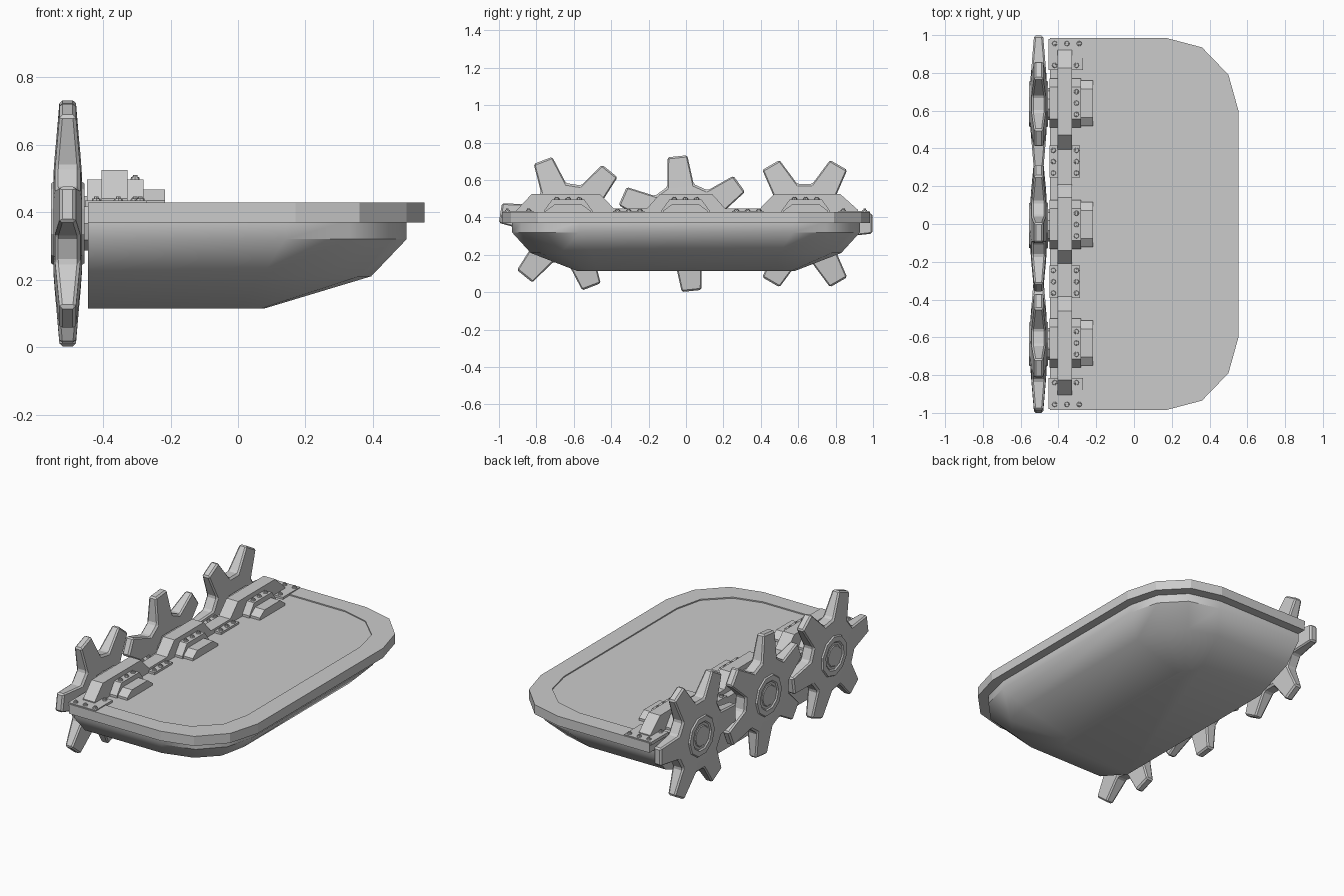
import bpy, bmesh
from math import sin, cos, pi, radians
from mathutils import Matrix

if "Cube" in bpy.data.objects:
    bpy.data.objects.remove(bpy.data.objects["Cube"])


def finish(name, bm, smooth=None, bevel=0):
    bmesh.ops.remove_doubles(bm, verts=bm.verts, dist=1e-5)
    bmesh.ops.recalc_face_normals(bm, faces=bm.faces)
    me = bpy.data.meshes.new(name)
    bm.to_mesh(me)
    bm.free()
    ob = bpy.data.objects.new(name, me)
    bpy.context.collection.objects.link(ob)
    if bevel:
        m = ob.modifiers.new("bevel", 'BEVEL')
        m.width = bevel
        m.segments = 1
        m.limit_method = 'ANGLE'
        m.angle_limit = radians(40)
    if smooth:
        bpy.ops.object.select_all(action='DESELECT')
        ob.select_set(True)
        bpy.context.view_layer.objects.active = ob
        bpy.ops.object.shade_smooth_by_angle(angle=radians(smooth))
    return ob


def loft(bm, loops, caps=True):
    rows = [[bm.verts.new(p) for p in lp] for lp in loops]
    n = len(rows[0])
    for a, b in zip(rows, rows[1:]):
        for i in range(n):
            j = (i + 1) % n
            bm.faces.new((a[i], a[j], b[j], b[i]))
    if caps:
        bm.faces.new(rows[0])
        bm.faces.new(rows[-1])
    return rows


def extrude_yz(bm, prof, x0, x1):
    loft(bm, [[(x, y, z) for y, z in prof] for x in (x0, x1)])


def box(bm, x0, x1, y0, y1, z0, z1):
    extrude_yz(bm, [(y0, z0), (y1, z0), (y1, z1), (y0, z1)], x0, x1)


def outline(half):
    return half + [(x, -y) for x, y in reversed(half)]


def at_z(pts, z):
    return [(x, y, z) for x, y in pts]


# Hull: rounded bow lofted down to a flat bottom
B = -0.445
outer = outline([(B, .985), (.17, .985), (.36, .935), (.50, .79), (.553, .60)])
inner = outline([(B, .88), (.10, .88), (.27, .835), (.40, .71), (.44, .54)])
side = outline([(B, .93), (.14, .93), (.33, .88), (.455, .75), (.50, .57)])
chine = outline([(B, .83), (.07, .83), (.25, .78), (.36, .67), (.395, .50)])
keel = outline([(B, .585), (.0, .585), (.045, .565), (.07, .53), (.08, .48)])
bm = bmesh.new()
loft(bm, [at_z(side, .375), at_z(side, .32), at_z(chine, .21), at_z(keel, .115)])
finish("hull", bm, 45)

# Deck slab and raised U-shaped rim
bm = bmesh.new()
loft(bm, [at_z(outer, .37), at_z(outer, .421)])
finish("deck", bm)
bm = bmesh.new()
for i in range(len(outer) - 1):
    q = [outer[i], outer[i + 1], inner[i + 1], inner[i]]
    vs = [[bm.verts.new((x, y, z)) for x, y in q] for z in (.42, .428)]
    bm.faces.new(vs[1])
    for k in (0, 2):
        bm.faces.new((vs[0][k], vs[0][k + 1], vs[1][k + 1], vs[1][k]))
for s in (1, -1):
    bm.faces.new([bm.verts.new(p) for p in ((B, s * .985, .42), (B, s * .88, .42), (B, s * .88, .428), (B, s * .985, .428))])
finish("deck_rim", bm)

# Paddle wheels: six tapered teeth around a twelve-sided body
X, Z, N = -.505, .367, 6


def wheel(name, yc, phase):
    def P(r, w, a, x):
        return (X + x, yc + r * cos(a) - w * sin(a), Z + r * sin(a) + w * cos(a))
    bm = bmesh.new()
    for s in (1, -1):
        core = []
        for t in range(N):
            a = radians(phase) + t * 2 * pi / N
            b = a + 2 * pi / N
            c0, c1 = P(.145, -.04, a, s * .042), P(.145, .04, a, s * .042)
            r0, r1 = P(.205, -.071, a, s * .037), P(.205, .071, a, s * .037)
            t0, t1 = P(.362, -.053, a, s * .024), P(.362, .053, a, s * .024)
            n0, m0 = P(.145, -.04, b, s * .042), P(.205, -.071, b, s * .037)
            core += [bm.verts.new(c0), bm.verts.new(c1)]
            for f in ((c0, c1, r1, r0), (r0, r1, t1, t0), (c1, n0, m0, r1)):
                bm.faces.new([bm.verts.new(p) for p in f])
            if s == 1:
                flip = lambda p: (2 * X - p[0], p[1], p[2])
                for p, q in ((r0, t0), (t0, t1), (t1, r1), (r1, m0)):
                    bm.faces.new([bm.verts.new(v) for v in (p, q, flip(q), flip(p))])
        bm.faces.new(core)
    finish(name, bm, bevel=.009)

    # Stepped hub on both sides
    bm = bmesh.new()
    for s in (1, -1):
        loft(bm, [[P(r, 0, radians(phase) + k * pi / 5, s * x) for k in range(10)]
                  for r, x in ((.128, .035), (.118, .05), (.088, .05), (.08, .043), (.065, .043), (.06, .047))])
    finish(name + "_hub", bm)

    # Axle into the stern
    bm = bmesh.new()
    loft(bm, [[P(.085, 0, k * pi / 5, x) for k in range(10)] for x in (.04, .08)])
    finish(name + "_axle", bm)


wheels = (("left_wheel", -.635, 51), ("middle_wheel", -.008, 36), ("right_wheel", .635, 0))
for w in wheels:
    wheel(*w)


def trapezoid(y, base, top, z):
    return [(y - base, .415), (y + base, .415), (y + base, .435), (y + top, z), (y - top, z), (y - base, .435)]


def bolt(bm, x, y, z):
    for r, h in ((.014, .008), (.008, .014)):
        bmesh.ops.create_cone(bm, cap_ends=True, segments=8, radius1=r, radius2=r * .85,
                              depth=h, matrix=Matrix.Translation((x, y, z + h / 2)))


# Bearing housings stepped along x, one per wheel
for name, y, _ in wheels:
    y += .005
    bm = bmesh.new()
    for x0, x1, base, top, z in ((-.447, -.40, .13, .085, .497), (-.335, -.28, .13, .085, .497),
                                 (-.285, -.217, .12, .075, .468)):
        extrude_yz(bm, trapezoid(y, base, top, z), x0, x1)
    for dy in (-.06, 0, .06):
        bolt(bm, -.305, y + dy, .496)
    finish(name + "_housing", bm)

# Crossbar: solid strip that rises over each housing
top = []
for y in (-.635, 0, .635):
    top += [(y - .26, .447), (y - .19, .525), (y + .19, .525), (y + .26, .447)]
top[4:8] = [(-.21, .447), (-.14, .525), (.14, .525), (.21, .447)]
top[2:4] = [(-.46, .525), (-.385, .447)]
top[8:10] = [(.395, .447), (.47, .525)]
top[0], top[-1] = (-.905, .44), (.92, .44)
bm = bmesh.new()
extrude_yz(bm, [(-.905, .415)] + top + [(.92, .415)], -.405, -.328)
finish("crossbar", bm)

# Bolted mounting plates
bm = bmesh.new()
for s in (1, -1):
    y0, y1 = sorted((s * .815, s * .98))
    box(bm, -.453, -.27, y0, y1, .415, .434)
    for x, y in ((-.42, .955), (-.355, .955), (-.29, .955), (-.42, .84), (-.305, .84)):
        bolt(bm, x, s * y, .433)
    yc = s * .318 + .012
    box(bm, -.447, -.285, yc - .085, yc + .085, .415, .434)
    for x in (-.427, -.305):
        for dy in (-.06, 0, .06):
            bolt(bm, x, yc + dy, .433)
finish("mounting_plates", bm)
